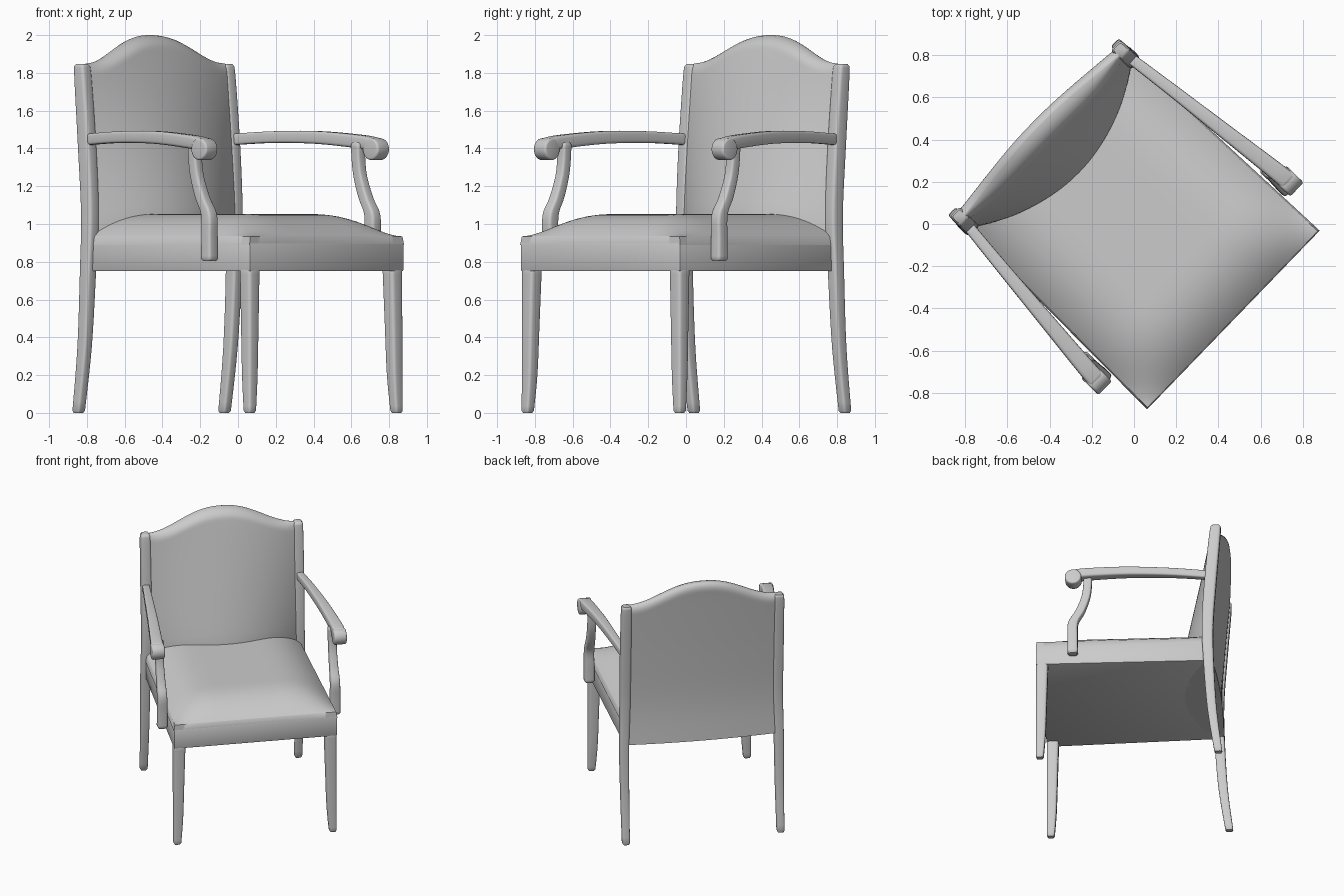
import bpy, bmesh, math
from mathutils import Matrix, Vector

cube = bpy.data.objects.get("Cube")
if cube:
    bpy.data.objects.remove(cube, do_unlink=True)

TURN = Matrix.Rotation(math.radians(46), 4, 'Z')
grey = bpy.data.materials.new("plain_grey")
grey.use_nodes = True
grey.diffuse_color = (0.6, 0.6, 0.6, 1)
grey.node_tree.nodes["Principled BSDF"].inputs["Base Color"].default_value = (0.6, 0.6, 0.6, 1)


def finish(name, bm, angle=40):
    """Turn the part into place and make a smooth shaded object of it."""
    bmesh.ops.recalc_face_normals(bm, faces=bm.faces)
    bm.transform(TURN)
    mesh = bpy.data.meshes.new(name)
    bm.to_mesh(mesh)
    bm.free()
    mesh.materials.append(grey)
    ob = bpy.data.objects.new(name, mesh)
    bpy.context.collection.objects.link(ob)
    bpy.ops.object.select_all(action='DESELECT')
    ob.select_set(True)
    bpy.context.view_layer.objects.active = ob
    bpy.ops.object.shade_smooth_by_angle(angle=math.radians(angle))
    return ob


def skin(bm, rings):
    """Join closed rings of points and cap both ends."""
    rows = [[bm.verts.new(p) for p in ring] for ring in rings]
    n = len(rows[0])
    for a, b in zip(rows, rows[1:]):
        for i in range(n):
            j = (i + 1) % n
            bm.faces.new((a[i], a[j], b[j], b[i]))
    bm.faces.new(rows[0])
    bm.faces.new(rows[-1])


def smooth_path(pts, steps=5):
    """Catmull-Rom interpolation through tuples of any length."""
    p = [Vector(q) for q in pts]
    p = [p[0]] + p + [p[-1]]
    out = []
    for a, b, c, d in zip(p, p[1:], p[2:], p[3:]):
        for k in range(steps):
            t = k / steps
            out.append(b + ((c - a) * t + (2 * a - 5 * b + 4 * c - d) * t**2
                            + (3 * b - a - 3 * c + d) * t**3) / 2)
    return out + [p[-1]]


def rounded_bar(name, stations, along_y=False, steps=5):
    """Stations: centre x, y, z, then the two half sizes of a rounded section."""
    bm = bmesh.new()
    rings = []
    path = smooth_path(stations, steps)
    # small end cap rings
    for end, nxt in ((0, 1), (-1, -2)):
        cap = path[end].copy()
        step = (Vector(path[end][:3]) - Vector(path[nxt][:3])).normalized() * 0.012
        for k in range(3):
            cap[k] += step[k]
        cap[3], cap[4] = cap[3] * 0.75, cap[4] * 0.75
        path = [cap] + path if end == 0 else path + [cap]
    for x, y, z, a, b in path:
        ring = []
        for i in range(24):
            t = math.tau * i / 24
            c, s = math.cos(t), math.sin(t)
            p = a * math.copysign(abs(c) ** 0.45, c)
            q = b * math.copysign(abs(s) ** 0.45, s)
            ring.append((x + p, y, z + q) if along_y else (x + p, y + q, z))
        rings.append(ring)
    skin(bm, rings)
    return finish(name, bm, 50)


# seat apron
bm = bmesh.new()
skin(bm, [[(-0.587, -0.655, z), (0.587, -0.655, z), (0.56, 0.543, z), (-0.56, 0.543, z)]
          for z in (0.75, 0.9)])
bmesh.ops.bevel(bm, geom=bm.edges[:], offset=0.008, segments=2, affect='EDGES', profile=0.5)
finish("seat_apron", bm)


# domed seat cushion
def swell(d):
    return 1 - (1 - min(max(d, 0) / 0.36, 1)) ** 2.6


bm = bmesh.new()
bmesh.ops.create_grid(bm, x_segments=40, y_segments=40, size=1)
for v in bm.verts:
    a, b = math.sin(v.co.x * math.pi / 2), math.sin(v.co.y * math.pi / 2)
    y = -0.055 + 0.595 * b
    half = 0.567 - 0.022 * (y + 0.055)
    dome = swell(half * (1 - abs(a))) * swell(y + 0.65)
    v.co = (a * half, y, 0.935 + 0.118 * dome)
rim = [e for e in bm.edges if e.is_boundary]
low = bmesh.ops.extrude_edge_only(bm, edges=rim)["geom"]
for v in low:
    if isinstance(v, bmesh.types.BMVert):
        v.co.x *= 1.015
        v.co.y -= 0.004
        v.co.z = 0.89
finish("seat_cushion", bm, 60)


# padded back with a curved crest
LEAN = smooth_path([(0, 0.637), (0.35, 0.592), (0.75, 0.567), (1.05, 0.56),
                    (1.4, 0.58), (1.85, 0.618), (2.02, 0.637)], 8)


def lean(z):
    for a, b in zip(LEAN, LEAN[1:]):
        if z <= b[0]:
            return a[1] + (b[1] - a[1]) * (z - a[0]) / (b[0] - a[0])
    return LEAN[-1][1]


def back_ring(x):
    r = abs(x) / 0.53
    top = 1.85 + 0.075 * (1 + math.cos(math.pi * r ** 1.15))
    full = 1 - r * r
    front, rear = [], []
    for i in range(41):
        t = i / 40
        z = 0.75 + (top - 0.75) * (1 - (1 - t) ** 1.6)
        bulge = 0.175 - 0.145 * min(max((z - 1.05) / 0.95, 0), 1)
        f = lean(z) - 0.03 - bulge * full
        b = lean(z) + 0.028 + 0.025 * full
        k = max(0, (z - top + 0.06) / 0.06)
        keep = max(0.02, math.sqrt(max(0, 1 - k * k)))
        mid = b - 0.04
        front.append((x, mid + (f - mid) * keep, z))
        rear.append((x, mid + (b - mid) * keep, z))
    return front + rear[::-1]


bm = bmesh.new()
skin(bm, [back_ring(-0.525 + 1.05 * i / 36) for i in range(37)])
finish("padded_back", bm, 50)

# legs, posts and arms on both sides
for side, s in (("left", 1), ("right", -1)):
    # rear leg that runs up into the back post
    rounded_bar(side + "_back_post",
                [(s * (0.556 if z < 1 else 0.549), lean(z), z, w, d) for z, w, d in
                 ((0.012, 0.027, 0.028), (0.35, 0.03, 0.033), (0.75, 0.034, 0.037),
                  (1.05, 0.036, 0.041), (1.4, 0.037, 0.043), (1.75, 0.036, 0.04),
                  (1.835, 0.034, 0.036))])
    # tapered front leg with straight outer faces
    rounded_bar(side + "_front_leg",
                [(s * (0.586 - h), -0.654 + h, z, h, h) for z, h in
                 ((0.012, 0.027), (0.2, 0.034), (0.45, 0.038), (0.78, 0.043))])
    # arm rail, spreading toward the front
    rounded_bar(side + "_arm",
                [(s * x, y, z, w, h) for x, y, z, w, h in
                 ((0.553, 0.56, 1.448, 0.026, 0.03), (0.583, 0.3, 1.46, 0.03, 0.031),
                  (0.615, 0, 1.458, 0.036, 0.034), (0.645, -0.28, 1.436, 0.042, 0.036),
                  (0.654, -0.385, 1.42, 0.044, 0.036))], along_y=True)
    # rolled arm end
    bm = bmesh.new()
    bmesh.ops.create_cone(bm, cap_ends=True, segments=32, radius1=0.058, radius2=0.058, depth=0.092,
                          matrix=Matrix.Translation((s * 0.654, -0.384, 1.396))
                          @ Matrix.Rotation(math.pi / 2, 4, 'Y'))
    caps = [e for e in bm.edges if any(len(f.verts) > 4 for f in e.link_faces)]
    bmesh.ops.bevel(bm, geom=caps, offset=0.012, segments=3, affect='EDGES', profile=0.5)
    finish(side + "_arm_scroll", bm)
    # curved arm support fixed to the side of the apron
    rounded_bar(side + "_arm_support",
                [(s * 0.622, y, z, w, d) for y, z, w, d in
                 ((-0.39, 0.815, 0.035, 0.037), (-0.39, 0.93, 0.035, 0.036),
                  (-0.387, 1.05, 0.034, 0.036), (-0.34, 1.14, 0.031, 0.034),
                  (-0.3, 1.25, 0.029, 0.031), (-0.286, 1.34, 0.03, 0.03),
                  (-0.284, 1.42, 0.032, 0.031))])
